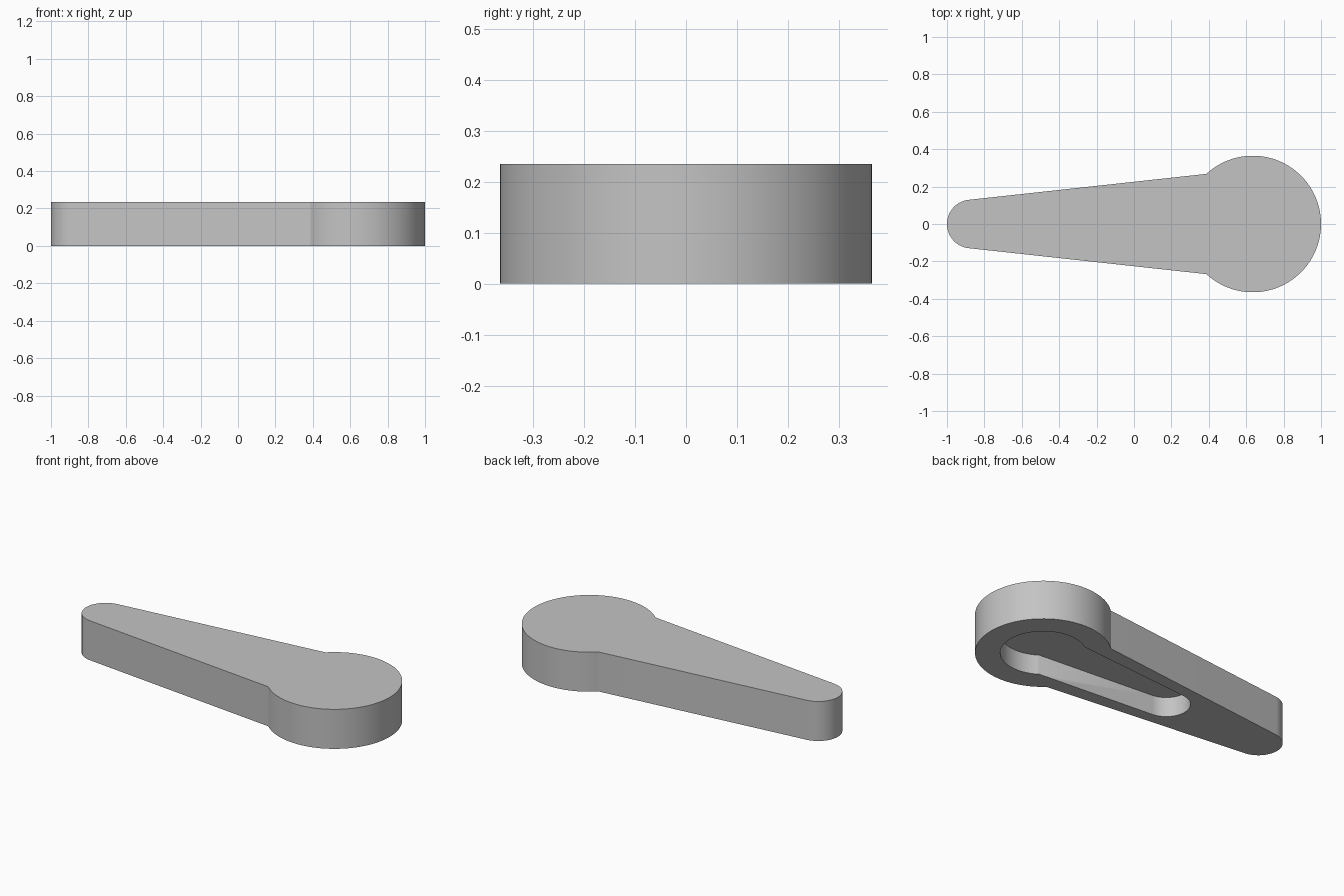
import bpy
import bmesh
from math import acos, asin, cos, sin, pi
from mathutils import Vector

if "Cube" in bpy.data.objects:
    bpy.data.objects.remove(bpy.data.objects["Cube"])

HUB_X = 0.635
HEIGHT = 0.235

grey = bpy.data.materials.new("plain grey")
grey.use_nodes = True
grey.diffuse_color = (0.55, 0.55, 0.55, 1)
grey.node_tree.nodes["Principled BSDF"].inputs["Base Color"].default_value = grey.diffuse_color


def arc(cx, radius, start, end, steps):
    angles = [start + (end - start) * i / steps for i in range(steps + 1)]
    return [Vector((cx + radius * cos(a), radius * sin(a), 0)) for a in angles]


def lever_outline(hub_r, tip_r, length, taper):
    """Round hub joined by tapering straight sides to a tangent round tip."""
    lean = asin(taper)
    corner = pi / 2 + lean + acos((tip_r + length * taper) / hub_r)
    tangent = pi / 2 + lean
    hub = arc(HUB_X, hub_r, -corner, corner, 72)
    tip = arc(HUB_X - length, tip_r, tangent, 2 * pi - tangent, 32)
    return hub + tip


def prism(name, outline, bottom, top):
    bm = bmesh.new()
    face = bm.faces.new([bm.verts.new(p + Vector((0, 0, bottom))) for p in outline])
    walls = bmesh.ops.extrude_face_region(bm, geom=[face])
    raised = [v for v in walls["geom"] if isinstance(v, bmesh.types.BMVert)]
    bmesh.ops.translate(bm, verts=raised, vec=(0, 0, top - bottom))
    bmesh.ops.recalc_face_normals(bm, faces=bm.faces)
    mesh = bpy.data.meshes.new(name)
    bm.to_mesh(mesh)
    bm.free()
    mesh.materials.append(grey)
    obj = bpy.data.objects.new(name, mesh)
    bpy.context.collection.objects.link(obj)
    return obj


# Solid lever body, and the matching pocket sunk into its underside
lever = prism("lever_body", lever_outline(0.365, 0.13, 1.505, 0.1085), 0, HEIGHT)
pocket = prism("pocket_cutter", lever_outline(0.23, 0.13, 0.86, 0.08), -0.1, HEIGHT / 2)
pocket.hide_render = True

cut = lever.modifiers.new("underside pocket", "BOOLEAN")
cut.operation = "DIFFERENCE"
cut.solver = "EXACT"
cut.object = pocket

bpy.ops.object.select_all(action="DESELECT")
lever.select_set(True)
bpy.context.view_layer.objects.active = lever
bpy.ops.object.modifier_apply(modifier=cut.name)
bpy.data.objects.remove(pocket)

# Smooth round walls with crisp rims
bpy.ops.object.shade_smooth_by_angle(angle=pi / 6)
